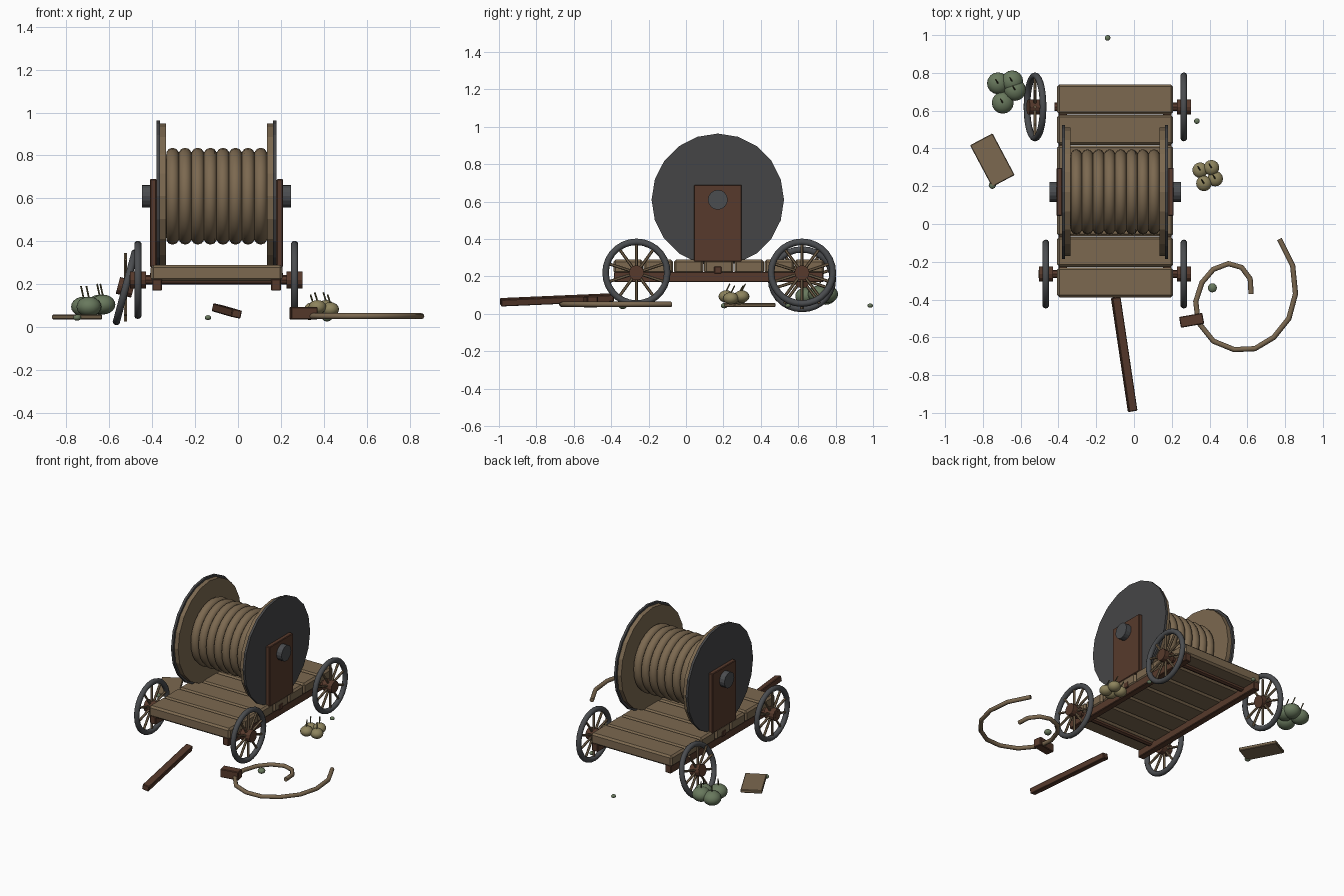
import bpy, math
from math import pi, radians, sin, cos
from mathutils import Vector, Matrix

if "Cube" in bpy.data.objects:
    bpy.data.objects.remove(bpy.data.objects["Cube"], do_unlink=True)


def material(name, rgb):
    m = bpy.data.materials.new(name)
    m.use_nodes = True
    col = (*rgb, 1)
    m.diffuse_color = col
    bsdf = m.node_tree.nodes["Principled BSDF"]
    bsdf.inputs["Base Color"].default_value = col
    bsdf.inputs["Roughness"].default_value = 0.8
    return m


WOOD = material("light wood", (0.20, 0.14, 0.08))
DARK = material("red brown wood", (0.095, 0.042, 0.025))
IRON = material("dark iron", (0.06, 0.06, 0.062))
STEEL = material("wheel iron", (0.07, 0.074, 0.08))
GREEN = material("grey green", (0.14, 0.19, 0.11))
YELLOW = material("straw yellow", (0.27, 0.23, 0.11))
STEM = material("olive stem", (0.09, 0.08, 0.035))


def finish(name, mat, smooth=False):
    ob = bpy.context.object
    ob.name = name
    ob.data.materials.append(mat)
    if smooth:
        bpy.ops.object.shade_smooth_by_angle(angle=radians(40))
    return ob


def box(name, mat, loc, size, rot=(0, 0, 0), bevel=0.004):
    bpy.ops.mesh.primitive_cube_add(size=1, location=loc, rotation=rot)
    ob = finish(name, mat)
    ob.data.transform(Matrix.Diagonal((*size, 1)))
    mod = ob.modifiers.new("worn edges", "BEVEL")
    mod.width = bevel
    return ob


def rod(name, mat, a, b, r, sides=12, smooth=False):
    a, b = Vector(a), Vector(b)
    d = b - a
    bpy.ops.mesh.primitive_cylinder_add(vertices=sides, radius=r, depth=d.length,
                                        location=(a + b) / 2,
                                        rotation=d.to_track_quat("Z", "Y").to_euler())
    return finish(name, mat, smooth)


def ball(name, mat, loc, r, flat=1.0):
    bpy.ops.mesh.primitive_uv_sphere_add(segments=16, ring_count=10, radius=r, location=loc)
    ob = finish(name, mat, True)
    ob.scale.z = flat
    return ob


def ring(name, mat, loc, major, minor, tilt=0, sides=28):
    bpy.ops.mesh.primitive_torus_add(major_radius=major, minor_radius=minor,
                                     major_segments=sides, minor_segments=10,
                                     location=loc, rotation=(0, pi / 2 + tilt, 0))
    return finish(name, mat, True)


MID = -0.1                                   # centre line of the cart
SPOOL_Y, SPOOL_Z = 0.17, 0.61

# Deck planks, side rails and pegs
for i in range(7):
    box(f"deck_plank_{i + 1}", WOOD, (MID, -0.309 + i * 0.1615, 0.253),
        (0.614, 0.158, 0.075), bevel=0.012)
for side, label in ((-1, "right"), (1, "left")):
    box(f"{label}_rail", DARK, (MID + side * 0.277, 0.175, 0.197), (0.045, 1.12, 0.055))
    box(f"{label}_peg", DARK, (MID + side * 0.302, SPOOL_Y, 0.235), (0.016, 0.04, 0.04))

    # Spool ends and their upright supports
    def x(d):
        return MID + side * d
    rod(f"{label}_spool_iron", IRON, (x(0.264), SPOOL_Y, SPOOL_Z),
        (x(0.28), SPOOL_Y, SPOOL_Z), 0.354, 20)
    rod(f"{label}_spool_board", WOOD, (x(0.235), SPOOL_Y, SPOOL_Z),
        (x(0.264), SPOOL_Y, SPOOL_Z), 0.34, 20)
    box(f"{label}_upright", DARK, (x(0.295), SPOOL_Y, 0.485), (0.03, 0.255, 0.41))

# Spool axle, drum and wound rope
rod("spool_axle", STEEL, (MID - 0.348, SPOOL_Y, SPOOL_Z),
    (MID + 0.348, SPOOL_Y, SPOOL_Z), 0.053, 16)
rod("spool_drum", WOOD, (MID - 0.24, SPOOL_Y, SPOOL_Z),
    (MID + 0.24, SPOOL_Y, SPOOL_Z), 0.195, 24, True)
for i in range(8):
    ring(f"rope_coil_{i + 1}", WOOD, (MID - 0.205 + i * 0.0587, SPOOL_Y, SPOOL_Z),
         0.195, 0.031)


def wheel(name, loc, tilt=0):
    loc = Vector(loc)
    ring(name + "_rim", STEEL, loc, 0.165, 0.0175, tilt)
    axis = Vector((cos(tilt), 0, -sin(tilt))) * 0.037
    rod(name + "_hub", DARK, loc - axis, loc + axis, 0.04, 12)
    for i in range(10):
        a = i * 2 * pi / 10 + pi / 10
        d = Vector((0, cos(a), sin(a)))
        rod(f"{name}_spoke_{i + 1}", WOOD, loc + d * 0.03, loc + d * 0.16, 0.008, 6)


# Axles and wheels, one wheel fallen off and leaning
for y, label in ((-0.265, "front"), (0.62, "back")):
    rod(label + "_axle", DARK, (MID - 0.32, y, 0.22), (MID + 0.37, y, 0.22), 0.022, 8)
    wheel(label + "_left_wheel", (0.264, y, 0.22))
wheel("front_right_wheel", (-0.467, -0.265, 0.22))
rod("front_right_axle_end", DARK, (-0.505, -0.265, 0.22), (-0.4, -0.265, 0.22), 0.022, 8)
wheel("fallen_wheel", (-0.524, 0.62, 0.185), radians(15))

# Loose pull bar, broken plank and wooden block on the ground
box("pull_bar", DARK, (-0.052, -0.69, 0.075), (0.046, 0.61, 0.038),
    (radians(2.5), radians(12), radians(9)))
box("loose_plank", WOOD, (-0.75, 0.338, 0.047), (0.25, 0.135, 0.022), (0, 0, radians(-62)))
box("rope_block", DARK, (0.305, -0.51, 0.064), (0.125, 0.058, 0.058), (0, 0, radians(10)))

# Loose rope lying in a spiral
path = [(0.62, -0.37), (0.615, -0.29), (0.57, -0.23), (0.5, -0.21), (0.42, -0.24),
        (0.36, -0.31), (0.327, -0.41), (0.34, -0.52), (0.42, -0.62), (0.53, -0.665),
        (0.64, -0.66), (0.74, -0.6), (0.82, -0.5), (0.855, -0.37), (0.84, -0.22), (0.77, -0.08)]
curve = bpy.data.curves.new("loose_rope", "CURVE")
curve.dimensions = "3D"
curve.bevel_depth = 0.014
curve.bevel_resolution = 2
curve.use_fill_caps = True
line = curve.splines.new("POLY")
line.points.add(len(path) - 1)
for p, (px, py) in zip(line.points, path):
    p.co = (px, py, 0.051, 1)
curve.materials.append(WOOD)
bpy.context.collection.objects.link(bpy.data.objects.new("loose_rope", curve))


# Gourds with thin stems
def gourd(name, mat, px, py, z, r):
    ball(name, mat, (px, py, z), r, 0.8)
    rod(name + "_stem", STEM, (px, py, z + r * 0.7), (px - 0.012, py + 0.02, z + r * 1.65),
        0.004, 6)


for i, (px, py) in enumerate(((-0.72, 0.745), (-0.63, 0.71), (-0.695, 0.642), (-0.645, 0.755))):
    gourd(f"green_gourd_{i + 1}", GREEN, px, py, 0.095 + 0.01 * (i % 2), 0.058)
for i, (px, py) in enumerate(((0.35, 0.285), (0.41, 0.298), (0.43, 0.24), (0.37, 0.215))):
    gourd(f"yellow_gourd_{i + 1}", YELLOW, px, py, 0.083 + 0.01 * (i % 2), 0.041)

# Pebbles
for i, (px, py, r) in enumerate(((-0.75, 0.205, 0.019), (-0.14, 0.985, 0.015),
                                 (0.333, 0.545, 0.015), (0.415, -0.338, 0.024))):
    ball(f"pebble_{i + 1}", GREEN, (px, py, 0.044), r, 0.75)
